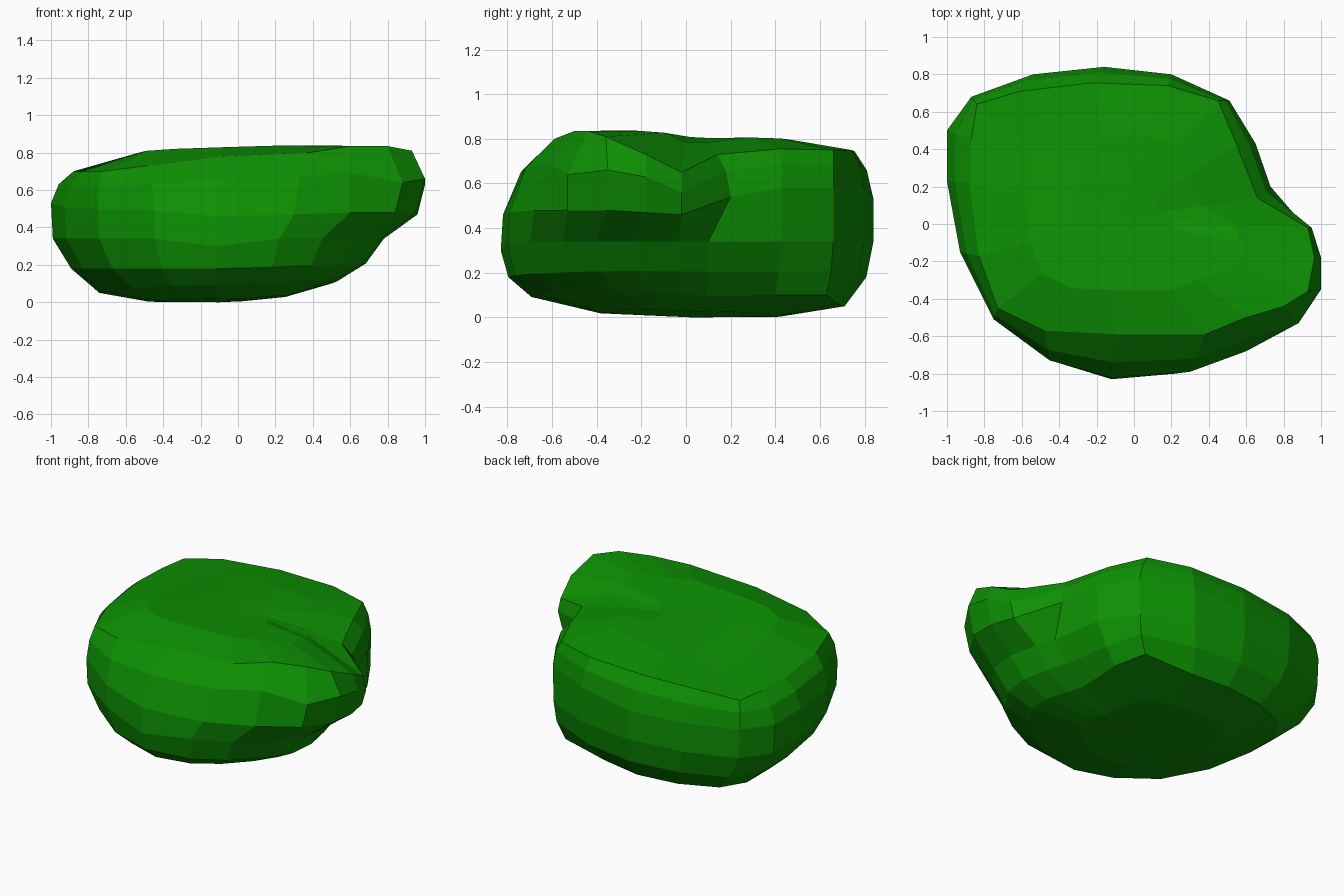
import bpy, bmesh

if "Cube" in bpy.data.objects:
    bpy.data.objects.remove(bpy.data.objects["Cube"])

# Upper rim outline (x, y, z), counter-clockwise from the right-hand notch
RIM = [(.66, .14, .73), (.55, .42, .755), (.45, .66, .75), (.18, .74, .75), (-.22, .755, .745),
       (-.61, .71, .73), (-.84, .64, .70), (-.87, .45, .70), (-.88, .22, .70), (-.83, -.17, .70),
       (-.73, -.45, .70), (-.48, -.57, .73), (-.10, -.59, .78), (.38, -.59, .80), (.60, -.50, .835),
       (.80, -.44, .835), (.93, -.36, .81), (.965, -.18, .73), (.93, -.02, .65)]

# Widest outline, including the overhanging lobe at the front right
BELLY = [(.73, .20, .54), (.65, .43, .58), (.51, .66, .58), (.20, .80, .57), (-.16, .84, .53),
         (-.54, .80, .53), (-.87, .68, .53), (-1.0, .50, .53), (-1.0, .23, .53), (-.93, -.15, .51),
         (-.75, -.51, .50), (-.45, -.73, .49), (-.12, -.82, .46), (.30, -.79, .47), (.60, -.68, .48),
         (.84, -.53, .48), (.95, -.36, .48), (.96, -.18, .47), (.92, -.02, .46)]

# Where the body tucks in under the lobe, and where the lobe is widest
TUCK = {0: (.70, .10), 13: (.22, -.80), 14: (.45, -.70), 15: (.64, -.55),
        16: (.76, -.40), 17: (.78, -.22), 18: (.74, -.03)}
LOBE = {15: (.88, -.53, .64), 16: (1.0, -.35, .66), 17: (1.0, -.18, .63), 18: (.95, -.02, .56)}


def shrink(ring, sx, sy, z):
    """Scale a ring towards the body axis; z is a function of x and y."""
    out = []
    for p in ring:
        x, y = -.10 + (p[0] + .10) * sx, .03 + (p[1] - .03) * sy
        out.append((x, y, z(x, y)))
    return out


def crown(x, y):
    return .803 + .03 * x - .02 * y + .06 * max(-y, 0) - .15 * max(-x, 0) * max(y, 0)


shoulder = [LOBE.get(i, (.65 * b[0] + .35 * r[0], .65 * b[1] + .35 * r[1], .4 * b[2] + .6 * r[2]))
            for i, (b, r) in enumerate(zip(BELLY, RIM))]
waist = [(*TUCK.get(i, (b[0] * .99, b[1])), .34) for i, b in enumerate(BELLY)]
waist[12] = (-.12, -.83, .30)

# Underside, with a squarer corner at the back right
base = shrink(waist, .72, .84, lambda x, y: .05 + .10 * max(x, 0) + .06 * max(-y, 0))
base[1], base[2] = (.49, .40, .10), (.44, .63, .10)
skirt = shrink(waist, .89, .96, lambda x, y: .18 + .04 * max(x, 0))
skirt[2] = (.49, .65, .21)
foot = shrink(waist, .42, .48, lambda x, y: .003 + .10 * max(x, 0) + .04 * max(-y, 0))

# Top, with a shallow valley running in from the notch
top = shrink(RIM, .62, .62, crown)
for i, z in ((0, .785), (18, .785)):
    top[i] = (*top[i][:2], z)
rings = [foot, base, skirt, waist, BELLY, shoulder, RIM, top, shrink(RIM, .3, .3, crown)]

# Leafy clump: loft through the rings and cap both ends
bm = bmesh.new()
loops = [[bm.verts.new(p) for p in ring] for ring in rings]
n = len(RIM)
for low, high in zip(loops, loops[1:]):
    for i in range(n):
        j = (i + 1) % n
        bm.faces.new((low[i], low[j], high[j], high[i]))
for loop, tip in ((loops[0], (-.1, .03, 0)), (loops[-1], (-.1, .03, .80))):
    c = bm.verts.new(tip)
    for i in range(n):
        bm.faces.new((loop[i], loop[(i + 1) % n], c))
bmesh.ops.recalc_face_normals(bm, faces=bm.faces)

mesh = bpy.data.meshes.new("bush")
bm.to_mesh(mesh)
bm.free()
bush = bpy.data.objects.new("bush", mesh)
bpy.context.collection.objects.link(bush)

green = bpy.data.materials.new("leaf_green")
green.diffuse_color = (.004, .28, .001, 1)
green.use_nodes = True
green.node_tree.nodes["Principled BSDF"].inputs["Base Color"].default_value = green.diffuse_color
mesh.materials.append(green)
